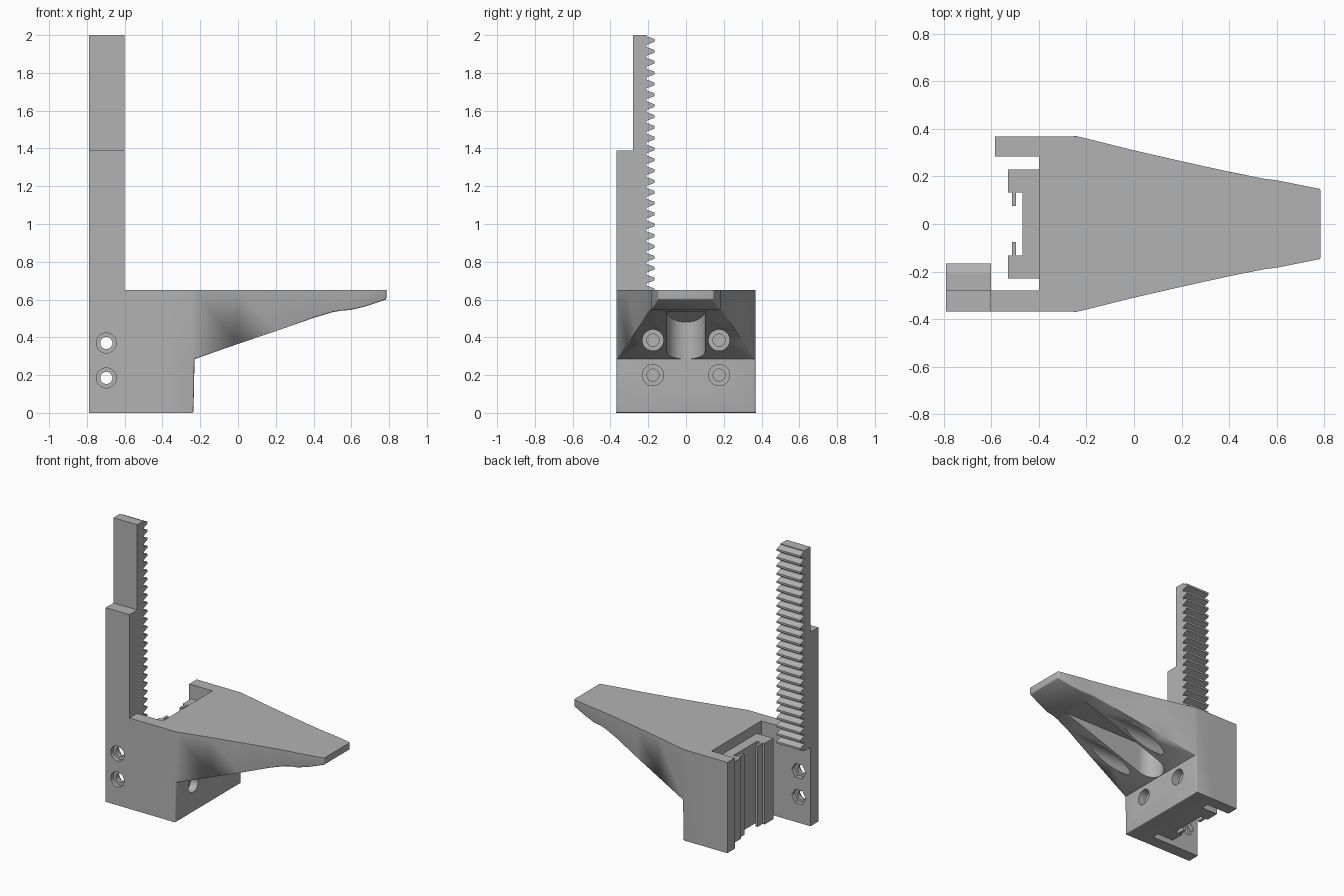
import bpy, bmesh, math
from mathutils import Matrix, Vector

cube = bpy.data.objects.get("Cube")
if cube:
    bpy.data.objects.remove(cube, do_unlink=True)

grey = bpy.data.materials.new("plain grey")
grey.use_nodes = True
colour = (0.45, 0.45, 0.45, 1)
grey.diffuse_color = colour
grey.node_tree.nodes["Principled BSDF"].inputs["Base Color"].default_value = colour


def finish(name, bm):
    bmesh.ops.recalc_face_normals(bm, faces=bm.faces)
    mesh = bpy.data.meshes.new(name)
    bm.to_mesh(mesh)
    bm.free()
    mesh.materials.append(grey)
    obj = bpy.data.objects.new(name, mesh)
    bpy.context.collection.objects.link(obj)
    return obj


def prism(name, points, place, low, high):
    """Extrude a 2D outline; place(u, v, w) puts it in space."""
    bm = bmesh.new()
    rings = [[bm.verts.new(place(u, v, w)) for u, v in points] for w in (low, high)]
    bm.faces.new(rings[0])
    bm.faces.new(rings[1])
    n = len(points)
    for i in range(n):
        j = (i + 1) % n
        bm.faces.new((rings[0][i], rings[0][j], rings[1][j], rings[1][i]))
    return finish(name, bm)


def upright(u, v, w):
    return (u, v, w)


def along_x(u, v, w):
    return (w, u, v)


def along_y(u, v, w):
    return (u, w, v)


def rect(u0, u1, v0, v1):
    return [(u0, v0), (u1, v0), (u1, v1), (u0, v1)]


def ring(u, v, r, sides=32):
    return [(u + r * math.cos(math.tau * i / sides), v + r * math.sin(math.tau * i / sides))
            for i in range(sides)]


def cut(target, cutter):
    mod = target.modifiers.new("cut", "BOOLEAN")
    mod.operation = "DIFFERENCE"
    mod.solver = "EXACT"
    mod.object = cutter
    bpy.context.view_layer.objects.active = target
    bpy.ops.object.modifier_apply(modifier=mod.name)
    bpy.data.objects.remove(cutter, do_unlink=True)


# Block and tapering nose: rectangular sections (x, half width, underside height)
TOP = 0.65
sections = [(-0.4, 0.368, 0), (-0.236, 0.368, 0), (-0.23, 0.367, 0.285),
            (0, 0.31, 0.365), (0.2, 0.264, 0.433), (0.4, 0.22, 0.503),
            (0.5, 0.2, 0.533), (0.55, 0.19, 0.542), (0.6, 0.184, 0.545),
            (0.68, 0.168, 0.565), (0.785, 0.147, 0.6)]
bm = bmesh.new()
loops = [[bm.verts.new(p) for p in ((x, -h, z), (x, h, z), (x, h, TOP), (x, -h, TOP))]
         for x, h, z in sections]
bm.faces.new(loops[0])
bm.faces.new(loops[-1])
for a, b in zip(loops, loops[1:]):
    for i in range(4):
        j = (i + 1) % 4
        bm.faces.new((a[i], a[j], b[j], b[i]))
soft = [bm.edges.get((a[i], b[i])) for a, b in zip(loops[1:], loops[2:]) for i in (0, 1)]
soft += [bm.edges.get((loops[k][0], loops[k][1])) for k in (1, -1)]
soft += [bm.edges.get((loops[-1][a], loops[-1][b])) for a, b in ((1, 2), (3, 0))]
bmesh.ops.bevel(bm, geom=soft, offset=0.012, segments=3, profile=0.5,
                affect="EDGES", clamp_overlap=True)
body = finish("body_and_nose", bm)

# Groove under the nose: flat run ending in a round wall with a sloping roof
R, MID, ROOF = 0.1, -0.13, 0.54
cut(body, prism("groove_cutter", rect(MID, 0.52, -R, R), upright, 0.1, ROOF))
arc = [(MID + 0.001, R)] + [(MID - R * math.sin(t), R * math.cos(t)) for t in
       (math.pi * i / 16 for i in range(17))] + [(MID + 0.001, -R)]
end = prism("groove_end_cutter", arc, upright, 0.286, ROOF)
for v in end.data.vertices:
    if v.co.z > 0.5:
        v.co.z = ROOF + 0.6 * (v.co.x - MID)
cut(body, end)

# Screw holes with counterbores in the block
for y in (-0.175, 0.175):
    for z in (0.2, 0.385):
        cut(body, prism("bore_cutter", ring(y, z, 0.056), along_x, -0.29, 0.4))
        cut(body, prism("hole_cutter", ring(y, z, 0.032), along_x, -0.38, -0.28))

# Side arms
prism("back_arm", rect(-0.585, -0.4, 0.283, 0.368), upright, 0, TOP)
front_arm = prism("front_arm", rect(-0.79, -0.4, -0.368, -0.28), upright, 0, TOP)
for z in (0.185, 0.37):
    cut(front_arm, prism("bore_cutter", ring(-0.697, z, 0.053), along_y, -0.4, -0.34))
    cut(front_arm, prism("hole_cutter", ring(-0.697, z, 0.032), along_y, -0.4, -0.2))
    cut(front_arm, prism("nut_cutter", ring(-0.697, z, 0.056, 6), along_y, -0.312, -0.2))

# Slotted rail with small hooks, mirrored about y = 0
half = [(-0.4, 0.23), (-0.53, 0.23), (-0.53, 0.133), (-0.514, 0.133),
        (-0.514, 0.075), (-0.496, 0.075), (-0.496, 0.133), (-0.47, 0.133)]
prism("slotted_rail", half + [(x, -y) for x, y in reversed(half)], upright, 0, 0.58)

# Toothed rack above the front arm
FRONT, STEP, ROOT, TIP = -0.368, -0.28, -0.208, -0.166
BOTTOM, END, COUNT = 0.565, 2.0, 25
pitch = (END - BOTTOM) / COUNT
profile = [(ROOT, BOTTOM)]
for i in range(COUNT):
    z = BOTTOM + i * pitch
    profile += [(ROOT, z + 0.1 * pitch), (TIP, z + 0.38 * pitch),
                (TIP, z + 0.62 * pitch), (ROOT, z + 0.9 * pitch)]
profile += [(ROOT, END), (STEP, END), (STEP, 1.39), (FRONT, 1.39),
            (FRONT, TOP), (STEP, TOP), (STEP, BOTTOM)]
prism("toothed_rack", profile, along_x, -0.79, -0.602)

# Smooth the rounded edges and keep the corners crisp
bpy.ops.object.select_all(action="DESELECT")
for obj in (body, front_arm):
    obj.select_set(True)
bpy.context.view_layer.objects.active = body
bpy.ops.object.shade_smooth_by_angle(angle=math.radians(32))
